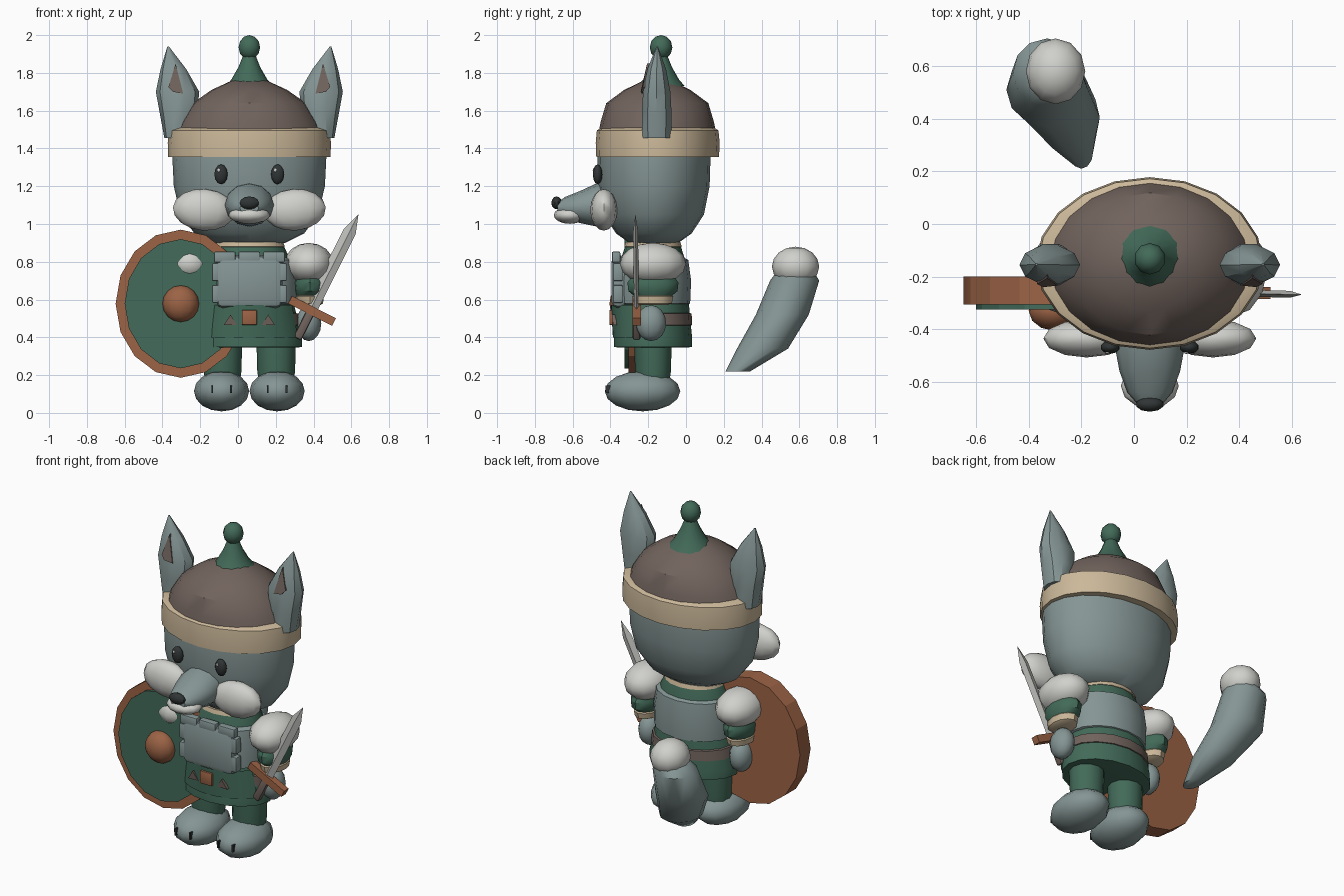
import bpy, bmesh, math
from mathutils import Vector, Matrix

if "Cube" in bpy.data.objects:
    bpy.data.objects.remove(bpy.data.objects["Cube"])

CX = 0.06  # mirror plane of the figure


def material(name, r, g, b):
    m = bpy.data.materials.new(name)
    m.diffuse_color = (r, g, b, 1)
    m.use_nodes = True
    m.node_tree.nodes["Principled BSDF"].inputs["Base Color"].default_value = m.diffuse_color
    return m


FUR = material("grey fur", .235, .305, .30)
WHITE = material("white fur", .63, .63, .60)
BROWN = material("brown leather", .165, .125, .108)
BEIGE = material("beige trim", .60, .48, .32)
GREEN = material("green cloth", .055, .145, .10)
COPPER = material("copper", .33, .125, .06)
DARK = material("dark", .03, .035, .035)
STEEL = material("steel", .50, .50, .48)


def finish(name, bm, mat, angle=35):
    bmesh.ops.recalc_face_normals(bm, faces=bm.faces)
    me = bpy.data.meshes.new(name)
    bm.to_mesh(me)
    bm.free()
    me.materials.append(mat)
    ob = bpy.data.objects.new(name, me)
    bpy.context.collection.objects.link(ob)
    bpy.ops.object.select_all(action='DESELECT')
    ob.select_set(True)
    bpy.context.view_layer.objects.active = ob
    bpy.ops.object.shade_smooth_by_angle(angle=math.radians(angle))
    return ob


def loft(name, rings, mat, n=16, axis='Z', arc=None, angle=35):
    """Elliptic rings (x, y, z, r1, r2) joined along an axis; arc gives an open strip in degrees."""
    bm = bmesh.new()
    rows = []
    a0, a1 = arc or (0, 360)
    count = n + 1 if arc else n
    for x, y, z, r1, r2 in rings:
        row = []
        for i in range(count):
            a = math.radians(a0 + (a1 - a0) * i / n)
            u, v = r1 * math.cos(a), r2 * math.sin(a)
            row.append(bm.verts.new((x + u, y + v, z) if axis == 'Z' else (x + u, y, z + v)))
        rows.append(row)
    for lo, hi in zip(rows, rows[1:]):
        for i in range(n):
            j = (i + 1) % count
            bm.faces.new((lo[i], lo[j], hi[j], hi[i]))
    if not arc:
        bm.faces.new(rows[0])
        bm.faces.new(rows[-1])
    return finish(name, bm, mat, angle)


def stack(name, cx, cy, prof, mat, **kw):
    return loft(name, [(cx, cy, z, a, b) for z, a, b in prof], mat, **kw)


def ball(name, c, r, mat, seg=12, rings=8, tilt=0):
    bm = bmesh.new()
    bmesh.ops.create_uvsphere(bm, u_segments=seg, v_segments=rings, radius=1)
    bm.transform(Matrix.Translation(c) @ Matrix.Rotation(tilt, 4, 'Y') @ Matrix.Diagonal((*r, 1)))
    return finish(name, bm, mat, 50)


def box(name, c, size, mat, tilt=0, bevel=0):
    bm = bmesh.new()
    bmesh.ops.create_cube(bm, size=1)
    bm.transform(Matrix.Diagonal((*size, 1)))
    if bevel:
        bmesh.ops.bevel(bm, geom=bm.edges[:], offset=bevel, segments=2, affect='EDGES', profile=.5)
    bm.transform(Matrix.Translation(c) @ Matrix.Rotation(tilt, 4, 'Y'))
    return finish(name, bm, mat)


def plate(name, pts, mat, depth=.02):
    bm = bmesh.new()
    f = bm.faces.new([bm.verts.new(p) for p in pts])
    ext = bmesh.ops.extrude_face_region(bm, geom=[f])
    bmesh.ops.translate(bm, vec=(0, depth, 0),
                        verts=[v for v in ext['geom'] if isinstance(v, bmesh.types.BMVert)])
    return finish(name, bm, mat)


# head
stack("head", CX, -.17, [(.90, .19, .13), (.95, .29, .20), (1.05, .365, .265),
                         (1.2, .40, .295), (1.36, .408, .30), (1.5, .39, .29)], FUR, n=20)
# hat with trim, peak and bobble
stack("hat_dome", CX, -.152, [(1.49, .385, .31), (1.54, .365, .30), (1.64, .30, .27), (1.71, .20, .175),
                              (1.765, .08, .06)], BROWN, n=20)
stack("hat_trim", CX, -.15, [(1.355, .405, .305), (1.355, .43, .325), (1.43, .432, .328),
                             (1.495, .425, .322), (1.51, .38, .30)], BEIGE, n=20)
stack("hat_peak", CX, -.132, [(1.73, .125, .125), (1.765, .095, .095), (1.83, .058, .058),
                              (1.90, .03, .03)], GREEN, n=12)
ball("hat_bobble", (CX, -.132, 1.935), (.06, .06, .065), GREEN, 10, 6)

# snout, muzzle and nose
loft("snout", [(CX, -.38, 1.105, .125, .12), (CX, -.48, 1.10, .13, .112), (CX, -.56, 1.09, .115, .085),
               (CX, -.64, 1.085, .085, .058), (CX, -.68, 1.085, .05, .03)], FUR, n=12, axis='Y', angle=50)
ball("muzzle", (CX, -.615, 1.047), (.11, .085, .046), WHITE)
ball("nose", (CX, -.685, 1.112), (.054, .028, .034), DARK, 10, 6)

# left and right body parts
for s, side in ((-1, "left"), (1, "right")):
    def X(d):
        return CX + s * d
    loft(side + "_ear", [(X(.39), -.155, 1.455, .06, .08), (X(.375), -.155, 1.58, .098, .083),
                         (X(.38), -.155, 1.70, .115, .076), (X(.402), -.155, 1.82, .068, .052),
                         (X(.43), -.153, 1.94, .004, .004)], FUR, n=10)
    plate(side + "_inner_ear", [(X(.39), -.206, 1.85), (X(.428), -.228, 1.725), (X(.405), -.240, 1.70),
                                (X(.35), -.234, 1.69)], BROWN)
    ball(side + "_eye", (X(.15), -.468, 1.263), (.037, .025, .053), DARK, 10, 6)
    ball(side + "_eye_glint", (X(.15) - .012, -.489, 1.285), (.008, .005, .011), WHITE, 6, 4)
    ball(side + "_cheek", (X(.24), -.435, 1.075), (.165, .072, .11), WHITE, tilt=-s * .08)
    # arm
    ball(side + "_shoulder", (X(.315), -.175, .79), (.13, .175, .11), WHITE)
    stack(side + "_sleeve", X(.32), -.175, [(.62, .07, .10), (.645, .08, .13), (.69, .085, .135),
                                            (.74, .06, .10)], GREEN, n=12)
    stack(side + "_cuff", X(.32), -.175, [(.57, .055, .075), (.58, .07, .10), (.615, .075, .108),
                                          (.635, .06, .09)], BEIGE, n=12)
    ball(side + "_hand", (X(.315), -.185, .475), (.066, .08, .095), FUR)
    # leg and foot
    stack(side + "_leg", X(.142), -.175, [(.15, .09, .085), (.22, .10, .095), (.40, .105, .10)], GREEN, n=12)
    ball(side + "_foot", (X(.147), -.23, .115), (.146, .20, .107), FUR)
    for k in (-.05, .05):
        box(side + "_toe_line", (X(.147) + k, -.41, .125), (.009, .03, .042), DARK)

# torso and clothing
stack("torso", CX, -.175, [(.42, .24, .19), (.60, .235, .19), (.78, .23, .18), (.89, .18, .145)], GREEN)
stack("collar", CX, -.175, [(.875, .17, .135), (.88, .187, .152), (.905, .18, .145)], BEIGE)
stack("skirt", CX, -.175, [(.345, .25, .18), (.35, .28, .207), (.40, .28, .207), (.58, .235, .19)], GREEN)
stack("belt", CX, -.175, [(.46, .25, .19), (.465, .27, .207), (.525, .26, .205), (.53, .24, .19)], BROWN)
stack("skirt_flap", CX, -.175, [(.40, .284, .212), (.57, .25, .222)], GREEN, arc=(205, 335))
box("buckle", (CX, -.395, .505), (.08, .022, .08), COPPER, bevel=.006)
for s in (-1, 1):
    plate("belt_stud", [(CX + s * .10 - .035, -.386, .465), (CX + s * .10 + .035, -.386, .465),
                        (CX + s * .10, -.392, .52)], BROWN)

# armour: a wrap around the body, a front plate and its straps
stack("armour_wrap", CX, -.178, [(.57, .225, .18), (.58, .25, .20), (.70, .253, .205), (.81, .24, .19),
                                 (.825, .20, .16)], FUR)
box("chest_plate", (CX, -.355, .695), (.35, .08, .28), FUR, bevel=.035)
for dx in (-.13, 0, .13):
    box("chest_top_tab", (CX + dx, -.37, .825), (.115, .045, .058), FUR, bevel=.008)
for s in (-1, 1):
    for dz in (-.07, .045):
        box("chest_side_tab", (CX + s * .178, -.36, .70 + dz), (.04, .05, .095), FUR, bevel=.008)

# shield
SX, SZ = -.303, .578
loft("shield_board", [(SX, -.20, SZ, .345, .392), (SX, -.305, SZ, .345, .392)], COPPER, axis='Y', angle=20)
loft("shield_face", [(SX, -.30, SZ, .297, .342), (SX, -.325, SZ, .297, .342)], GREEN, axis='Y', angle=20)
ball("shield_boss", (SX, -.33, SZ), (.097, .075, .097), COPPER)

# sword
base, tip = Vector((.385, -.262, .55)), Vector((.638, -.268, 1.052))
along = (tip - base).normalized()
across = Vector((along.z, 0, -along.x))
bm = bmesh.new()
rows = []
for t, w in ((0, .036), (.82, .034)):
    c = base.lerp(tip, t)
    rows.append([bm.verts.new(c + d) for d in (across * w, Vector((0, .013, 0)), across * -w,
                                               Vector((0, -.013, 0)))])
point = bm.verts.new(tip)
for i in range(4):
    j = (i + 1) % 4
    bm.faces.new((rows[0][i], rows[0][j], rows[1][j], rows[1][i]))
    bm.faces.new((rows[1][i], rows[1][j], point))
bm.faces.new(rows[0])
finish("sword_blade", bm, STEEL, 10)
tilt = math.atan2(along.x, along.z)
box("sword_guard", (.392, -.262, .54), (.26, .045, .045), COPPER, tilt)
box("sword_grip", (.352, -.262, .47), (.045, .04, .17), BROWN, tilt, bevel=.01)

# tail with pale tip
loft("tail", [(-.20, .275, .22, .045, .065), (-.25, .405, .34, .12, .135), (-.33, .51, .52, .155, .14),
              (-.33, .575, .70, .13, .13), (-.30, .58, .76, .09, .09)], FUR, n=12, angle=50)
ball("tail_tip", (-.298, .58, .775), (.113, .125, .105), WHITE)
